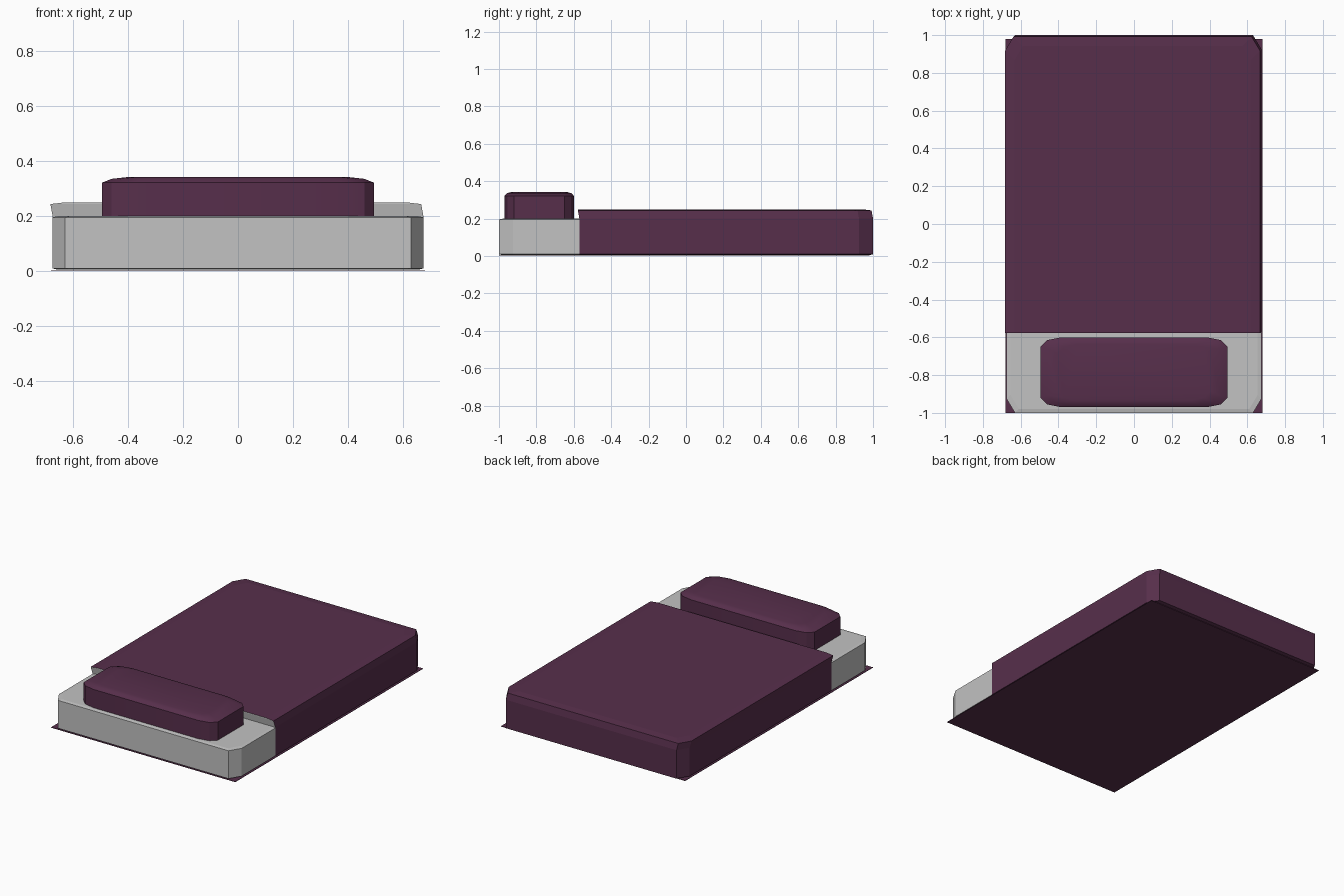
import bpy, bmesh

if "Cube" in bpy.data.objects:
    bpy.data.objects.remove(bpy.data.objects["Cube"])


def material(name, rgb):
    m = bpy.data.materials.new(name)
    m.diffuse_color = (*rgb, 1)
    m.use_nodes = True
    m.node_tree.nodes["Principled BSDF"].inputs["Base Color"].default_value = m.diffuse_color
    return m


PLUM = material("plum fabric", (0.095, 0.028, 0.071))
GREY = material("light grey sheet", (0.54, 0.54, 0.54))


def loft(name, rings, mats, rule=None, smooth=0):
    """Closed solid through a stack of equal-length rings; rule picks a material per face."""
    bm = bmesh.new()
    loops = [[bm.verts.new(p) for p in ring] for ring in rings]
    n = len(loops[0])
    for a, b in zip(loops, loops[1:]):
        for i in range(n):
            j = (i + 1) % n
            bm.faces.new((a[i], a[j], b[j], b[i]))
    bm.faces.new(loops[0][::-1])
    bm.faces.new(loops[-1])
    bmesh.ops.recalc_face_normals(bm, faces=bm.faces[:])
    if rule:
        for f in bm.faces:
            f.material_index = rule(f)
    me = bpy.data.meshes.new(name)
    bm.to_mesh(me)
    bm.free()
    for m in mats:
        me.materials.append(m)
    ob = bpy.data.objects.new(name, me)
    bpy.context.collection.objects.link(ob)
    if smooth:
        bpy.context.view_layer.objects.active = ob
        ob.select_set(True)
        bpy.ops.object.shade_smooth_by_angle(angle=smooth)
        ob.select_set(False)
    return ob


def half_cut(end, joint, z, inset=0, dx=0, dy=0):
    """Bed outline from a straight joint to an end with two cut corners."""
    s = 1 if end > joint else -1
    w, e = 0.675 - inset, end - s * inset
    c = e - s * 0.075
    pts = [(-w, joint), (w, joint), (w, c), (w - 0.045, e), (0.045 - w, e), (-w, c)]
    return [(x + dx, y + dy, z) for x, y in pts]


# mattress end left bare at the front
J = -0.57
loft("mattress", [half_cut(-1, J, 0.005, 0.02), half_cut(-1, J, 0.01),
                  half_cut(-1, J, 0.196), half_cut(-1, J, 0.2, 0.02)], [GREY])

# blanket, its top slightly skewed, with a pale sheet edge at the front
loft("blanket", [half_cut(1, J, 0.005, 0.02), half_cut(1, J, 0.01), half_cut(1, J, 0.2),
                 half_cut(1, J, 0.244, 0, -0.008, -0.008),
                 half_cut(1, J, 0.25, 0.05, -0.008, -0.008)],
     [PLUM, GREY], lambda f: 1 if f.normal.y < -0.7 else 0)

# thin base plate under the bed
loft("base_plate", [[(-0.68, -1, z), (0.68, -1, z), (0.68, 0.98, z), (-0.68, 0.98, z)]
                    for z in (0, 0.003)], [PLUM])


# pillow with rounded corners and softened top
def pillow_ring(inset_x, inset_y, z):
    a, b = 0.495 - inset_x, 0.185 - inset_y
    q = [(a, b - 0.05), (a - 0.035, b - 0.015), (a - 0.11, b)]
    pts = q + [(-x, y) for x, y in q[::-1]]
    pts += [(-x, -y) for x, y in pts]
    return [(x, y - 0.785, z) for x, y in pts]


loft("pillow", [pillow_ring(0, 0, 0.198), pillow_ring(0, 0, 0.322),
                pillow_ring(0.035, 0.012, 0.336), pillow_ring(0.09, 0.035, 0.342)],
     [PLUM], smooth=0.5)
